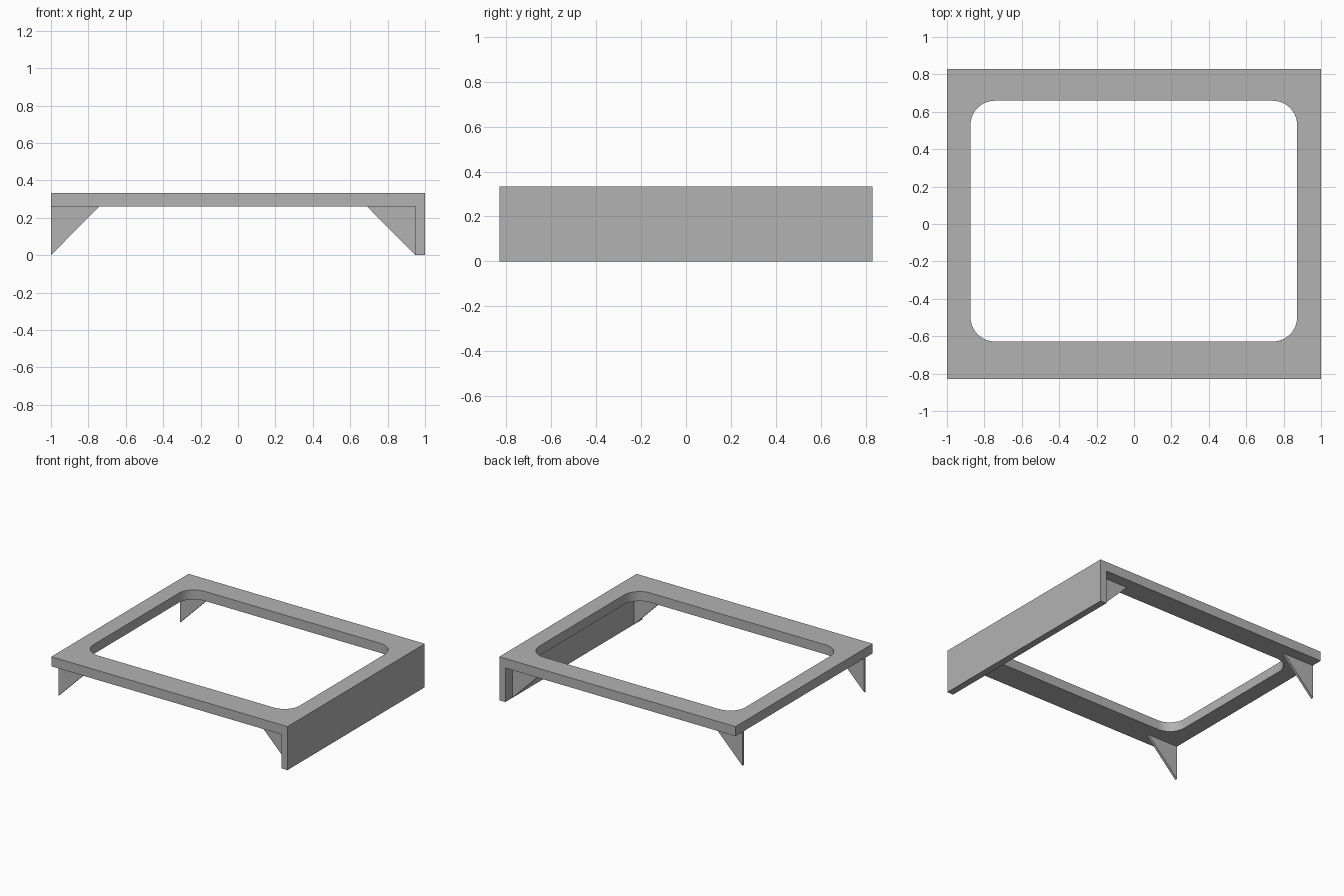
import bpy, bmesh, math

if "Cube" in bpy.data.objects:
    bpy.data.objects.remove(bpy.data.objects["Cube"], do_unlink=True)

HALF_X, HALF_Y = 1.0, 0.83
TOP, UNDER = 0.333, 0.26       # slab top and underside
WALL_IN = 0.948                # inner face of the side wall
GUSSET = 0.258                 # length of each gusset along x
GUSSET_Y, GUSSET_T = 0.745, 0.018

grey = bpy.data.materials.new("plain grey")
grey.use_nodes = True
colour = (0.45, 0.45, 0.45, 1)
grey.diffuse_color = colour
grey.node_tree.nodes["Principled BSDF"].inputs["Base Color"].default_value = colour


def extrude(name, points, offset):
    """Solid made by sweeping a planar outline along an offset vector."""
    bm = bmesh.new()
    face = bm.faces.new([bm.verts.new(p) for p in points])
    new = bmesh.ops.extrude_face_region(bm, geom=[face])["geom"]
    bmesh.ops.translate(bm, vec=offset,
                        verts=[v for v in new if isinstance(v, bmesh.types.BMVert)])
    bmesh.ops.recalc_face_normals(bm, faces=bm.faces)
    mesh = bpy.data.meshes.new(name)
    bm.to_mesh(mesh)
    bm.free()
    mesh.materials.append(grey)
    obj = bpy.data.objects.new(name, mesh)
    bpy.context.collection.objects.link(obj)
    return obj


def rounded_rectangle(x0, x1, y0, y1, r, z, steps=12):
    corners = [(x1 - r, y1 - r), (x0 + r, y1 - r), (x0 + r, y0 + r), (x1 - r, y0 + r)]
    points = []
    for i, (cx, cy) in enumerate(corners):
        for s in range(steps + 1):
            a = (i + s / steps) * math.pi / 2
            points.append((cx + r * math.cos(a), cy + r * math.sin(a), z))
    return points


# Top slab and side wall as one L-shaped section
section = [(-HALF_X, TOP), (HALF_X, TOP), (HALF_X, 0),
           (WALL_IN, 0), (WALL_IN, UNDER), (-HALF_X, UNDER)]
frame = extrude("frame_with_side_wall", [(x, -HALF_Y, z) for x, z in section],
                (0, 2 * HALF_Y, 0))

# Rounded opening
cutter = extrude("opening_cutter",
                 rounded_rectangle(-0.874, 0.872, -0.628, 0.659, 0.13, 0.1), (0, 0, 0.5))
cutter.hide_render = True
cut = frame.modifiers.new("opening", 'BOOLEAN')
cut.operation = 'DIFFERENCE'
cut.solver = 'EXACT'
cut.object = cutter
bpy.ops.object.select_all(action='DESELECT')
frame.select_set(True)
bpy.context.view_layer.objects.active = frame
bpy.ops.object.modifier_apply(modifier=cut.name)
bpy.data.objects.remove(cutter, do_unlink=True)
bpy.ops.object.shade_smooth_by_angle(angle=math.radians(30))

# Triangular gussets at the four corners
for end, side in (("front", -1), ("back", 1)):
    for hand, x, inward in (("right", -HALF_X, 1), ("left", WALL_IN, -1)):
        triangle = [(x, 0), (x, UNDER), (x + inward * GUSSET, UNDER)]
        extrude(f"{end}_{hand}_gusset",
                [(px, side * GUSSET_Y, pz) for px, pz in triangle],
                (0, -side * GUSSET_T, 0))
